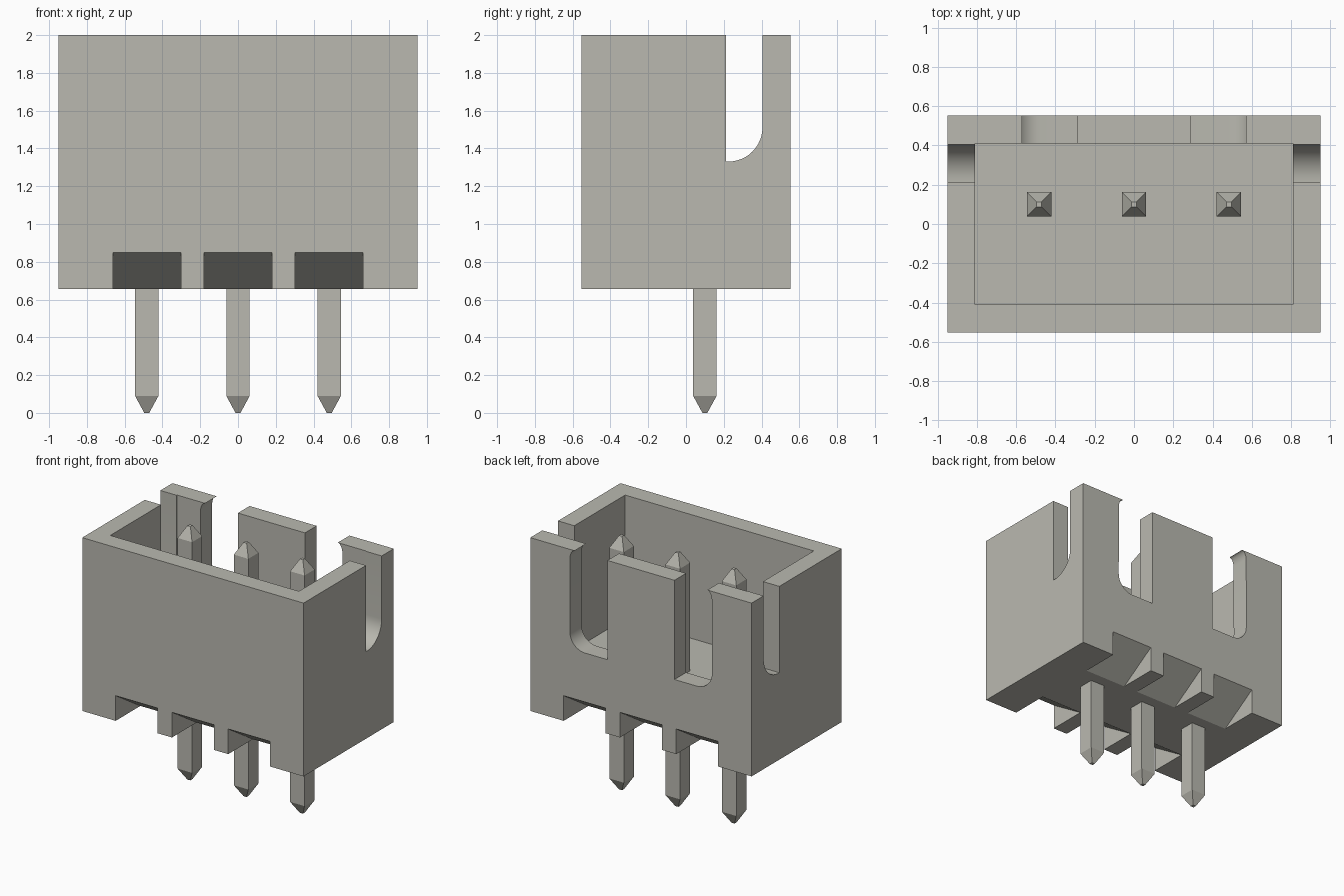
import bpy, bmesh, math
from mathutils import Vector

if "Cube" in bpy.data.objects:
    bpy.data.objects.remove(bpy.data.objects["Cube"], do_unlink=True)

plastic = bpy.data.materials.new("warm_grey")
plastic.use_nodes = True
COLOUR = (0.49, 0.485, 0.434, 1)
plastic.diffuse_color = COLOUR
plastic.node_tree.nodes["Principled BSDF"].inputs["Base Color"].default_value = COLOUR


def finish(name, bm):
    bmesh.ops.recalc_face_normals(bm, faces=bm.faces[:])
    mesh = bpy.data.meshes.new(name)
    bm.to_mesh(mesh)
    bm.free()
    mesh.materials.append(plastic)
    ob = bpy.data.objects.new(name, mesh)
    bpy.context.collection.objects.link(ob)
    return ob


def prism(name, profile, axis, start, end):
    """Extrude a 2D profile: (y, z) along x, or (x, z) along y."""
    bm = bmesh.new()
    if axis == "x":
        pts = [(start, a, b) for a, b in profile]
        move = Vector((end - start, 0, 0))
    else:
        pts = [(a, start, b) for a, b in profile]
        move = Vector((0, end - start, 0))
    face = bm.faces.new([bm.verts.new(p) for p in pts])
    new = bmesh.ops.extrude_face_region(bm, geom=[face])["geom"]
    bmesh.ops.translate(bm, vec=move, verts=[v for v in new if isinstance(v, bmesh.types.BMVert)])
    return finish(name, bm)


def rect(a0, b0, a1, b1):
    return [(a0, b0), (a1, b0), (a1, b1), (a0, b1)]


def arc(ca, cb, ra, rb, deg0, deg1, n=12):
    steps = [math.radians(deg0 + (deg1 - deg0) * i / n) for i in range(n + 1)]
    return [(ca + ra * math.cos(t), cb + rb * math.sin(t)) for t in steps]


BASE, TOP = 0.655, 2.0
W, D = 0.95, 0.553
PITCH = 0.483

# Housing block and the shapes cut out of it
housing = prism("housing", rect(-D, BASE, D, TOP), "x", -W, W)
cutters = [prism("cavity_cutter", rect(-0.41, 1.04, 0.41, 2.2), "x", -0.81, 0.81)]

# Side slots, rounded on the rear lower corner
side = [(0.213, 2.2), (0.213, 1.33)] + arc(0.223, 1.512, 0.182, 0.182, -90, 0) + [(0.405, 2.2)]
cutters.append(prism("side_slot_cutter", side, "x", -1.1, 1.1))

# Rear slots: filleted outer lower corner and a small curved lip at the top
for s in (-1, 1):
    slot = [(0.288, 2.2), (0.288, 1.23)] + arc(0.48, 1.36, 0.13, 0.13, -90, 0)
    slot += arc(0.57, 1.92, 0.04, 0.08, 0, 90, 8)[1:] + [(0.57, 2.2)]
    cutters.append(prism("rear_slot_cutter", [(s * x, z) for x, z in slot], "y", 0.35, 0.7))

# Wedge notches under the front and rear edges
for x in (-PITCH, 0, PITCH):
    for s in (-1, 1):
        wedge = [(s * 0.6, 0.85), (s * D, 0.85), (s * 0.25, BASE),
                 (s * 0.25, 0.6), (s * 0.6, 0.6)]
        cutters.append(prism("notch_cutter", wedge, "x", x - 0.18, x + 0.18))

bpy.context.view_layer.objects.active = housing
for cutter in cutters:
    cutter.hide_render = True
    mod = housing.modifiers.new("cut", "BOOLEAN")
    mod.operation, mod.solver, mod.object = "DIFFERENCE", "EXACT", cutter
    bpy.ops.object.modifier_apply(modifier=mod.name)
    bpy.data.objects.remove(cutter, do_unlink=True)

bpy.ops.object.select_all(action="DESELECT")
housing.select_set(True)
bpy.ops.object.shade_smooth_by_angle(angle=math.radians(25))

# Square contact pins with tapered ends
for label, x in (("right", -PITCH), ("middle", 0), ("left", PITCH)):
    bm = bmesh.new()
    rings = []
    for z, h in ((0, 0.013), (0.09, 0.062), (1.88, 0.062), (1.97, 0.013)):
        rings.append([bm.verts.new((x + a * h, 0.1 + b * h, z))
                      for a, b in ((-1, -1), (1, -1), (1, 1), (-1, 1))])
    for low, high in zip(rings, rings[1:]):
        for i in range(4):
            j = (i + 1) % 4
            bm.faces.new((low[i], low[j], high[j], high[i]))
    bm.faces.new(rings[0])
    bm.faces.new(rings[-1])
    finish(label + "_pin", bm)
